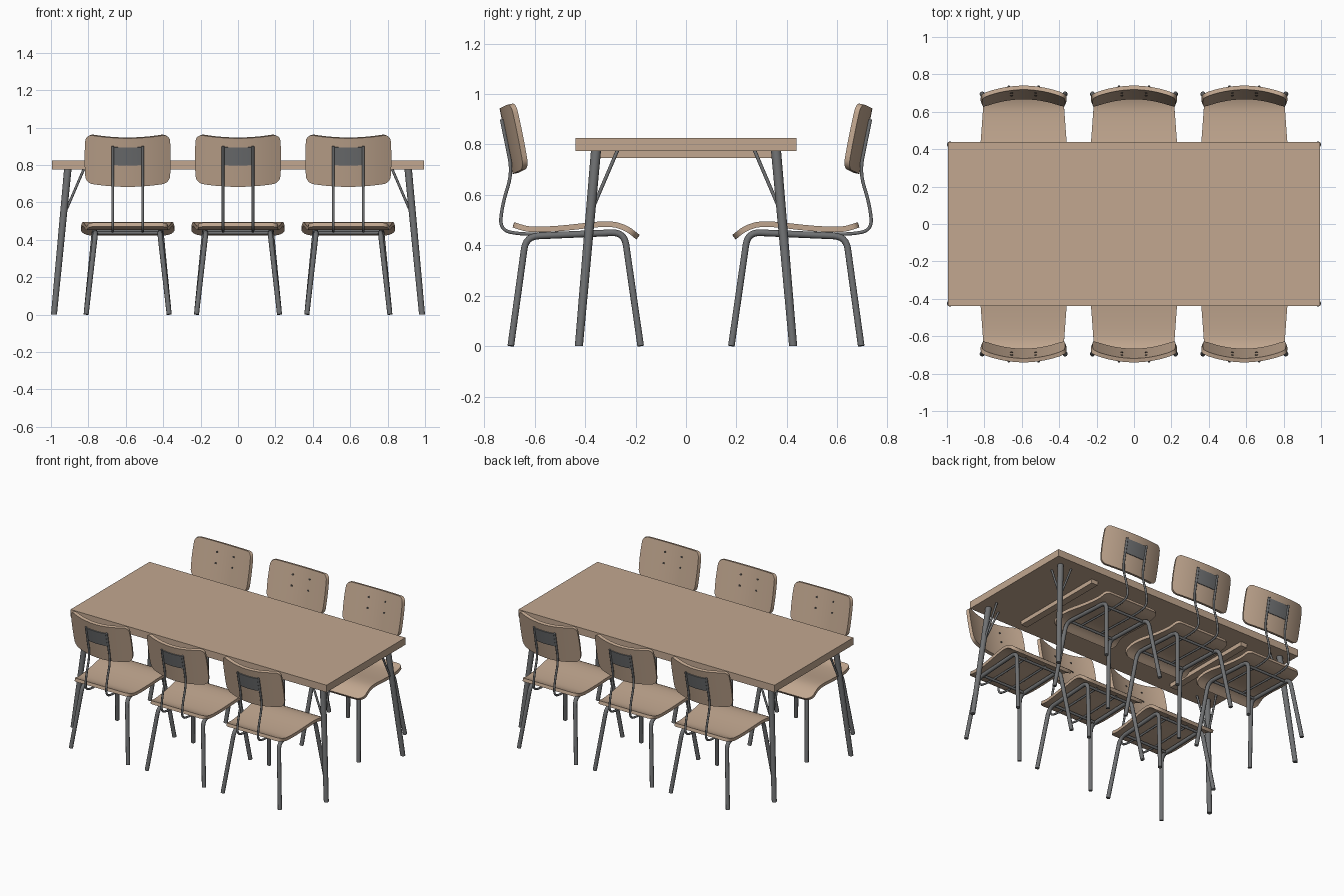
import bpy
import bmesh
import math
from mathutils import Vector

if "Cube" in bpy.data.objects:
    bpy.data.objects.remove(bpy.data.objects["Cube"], do_unlink=True)


def material(name, rgb):
    mat = bpy.data.materials.new(name)
    mat.use_nodes = True
    mat.diffuse_color = (*rgb, 1)
    mat.node_tree.nodes["Principled BSDF"].inputs["Base Color"].default_value = (*rgb, 1)
    return mat


WOOD = material("tan wood", (0.54, 0.39, 0.28))
METAL = material("grey steel", (0.16, 0.165, 0.17))
SCREW = material("dark screw", (0.06, 0.055, 0.05))


def bake(obj, mat):
    """Apply modifiers or curve bevels, then shade smooth with sharp edges."""
    bpy.context.view_layer.update()
    evaluated = obj.evaluated_get(bpy.context.evaluated_depsgraph_get())
    mesh = bpy.data.meshes.new_from_object(evaluated)
    name = obj.name
    bpy.data.objects.remove(obj, do_unlink=True)
    mesh.materials.clear()
    mesh.materials.append(mat)
    mesh.shade_smooth()
    mesh.set_sharp_from_angle(angle=math.radians(40))
    result = bpy.data.objects.new(name, mesh)
    bpy.context.collection.objects.link(result)
    return result


def from_bmesh(name, bm):
    mesh = bpy.data.meshes.new(name)
    bm.to_mesh(mesh)
    bm.free()
    obj = bpy.data.objects.new(name, mesh)
    bpy.context.collection.objects.link(obj)
    return obj


def box(name, centre, size, mat):
    bm = bmesh.new()
    bmesh.ops.create_cube(bm, size=1)
    for v in bm.verts:
        v.co = Vector(centre) + v.co * Vector(size)
    return bake(from_bmesh(name, bm), mat)


def post(name, low, high, r_low, r_high, mat=METAL):
    """Tapered round leg, leaning but cut level at both ends."""
    low, high = Vector(low), Vector(high)
    bm = bmesh.new()
    bmesh.ops.create_cone(bm, cap_ends=True, segments=20, radius1=r_low,
                          radius2=r_high, depth=1)
    for v in bm.verts:
        v.co = low.lerp(high, v.co.z + 0.5) + Vector((v.co.x, v.co.y, 0))
    return bake(from_bmesh(name, bm), mat)


def tube(name, points, radius, bend=0.04, mat=METAL):
    """Round bar along a path whose corners are rounded off."""
    pts = [Vector(p) for p in points]
    path = [pts[0]]
    for a, b, c in zip(pts, pts[1:], pts[2:]):
        p = b + (a - b).normalized() * min(bend, (a - b).length * 0.48)
        q = b + (c - b).normalized() * min(bend, (c - b).length * 0.48)
        for i in range(7):
            t = i / 6
            path.append(p.lerp(b, t).lerp(b.lerp(q, t), t))
    path.append(pts[-1])
    curve = bpy.data.curves.new(name, "CURVE")
    curve.dimensions = "3D"
    curve.bevel_depth = radius
    curve.bevel_resolution = 3
    curve.use_fill_caps = True
    spline = curve.splines.new("POLY")
    spline.points.add(len(path) - 1)
    for point, co in zip(spline.points, path):
        point.co = (*co, 1)
    obj = bpy.data.objects.new(name, curve)
    bpy.context.collection.objects.link(obj)
    return bake(obj, mat)


def sheet(name, surface, thickness, mat, nu=16, nv=24):
    """Thickened surface; surface(u, v) takes u in -1..1 and v in 0..1."""
    bm = bmesh.new()
    rows = []
    for j in range(nv + 1):
        v = (1 - math.cos(math.pi * j / nv)) / 2
        rows.append([bm.verts.new(surface(2 * i / nu - 1, v)) for i in range(nu + 1)])
    for a, b in zip(rows, rows[1:]):
        for i in range(nu):
            bm.faces.new((a[i], a[i + 1], b[i + 1], b[i]))
    obj = from_bmesh(name, bm)
    mod = obj.modifiers.new("thickness", "SOLIDIFY")
    mod.thickness = thickness
    mod.offset = 0
    return bake(obj, mat)


def corner_cut(distance, radius):
    """How far a rounded corner draws the side in, near an end."""
    d = min(distance, radius)
    return radius - math.sqrt(max(0, radius ** 2 - (radius - d) ** 2))


# Seat: wavy ply, wider at the front, with rounded corners
SEAT = [(-0.685, 0.481), (-0.62, 0.464), (-0.53, 0.465), (-0.44, 0.473),
        (-0.36, 0.482), (-0.29, 0.483), (-0.235, 0.465), (-0.19, 0.432)]


def seat_surface(u, v):
    pts = [Vector(p) for p in SEAT]
    pts = [2 * pts[0] - pts[1]] + pts + [2 * pts[-1] - pts[-2]]
    s = v * (len(SEAT) - 1)
    i = min(int(s), len(SEAT) - 2)
    t = s - i
    a, b, c, d = pts[i:i + 4]
    p = 0.5 * (2 * b + (c - a) * t + (2 * a - 5 * b + 4 * c - d) * t ** 2
               + (3 * b - a - 3 * c + d) * t ** 3)
    half = 0.21 + 0.04 * min(1, v * 1.15)
    half -= corner_cut(v * 0.5, 0.03) + corner_cut((1 - v) * 0.5, 0.06)
    return (u * half, p.x, p.y)


# Backrest: bent around the sitter and leaning outward
def back_point(x, z, offset=0):
    bow = (x / 0.225) ** 2
    return (x, -0.728 + 0.2 * (0.94 - z) + 0.045 * bow + offset, z + 0.022 * bow)


def back_surface(u, v):
    height = 0.26
    half = 0.226 - 0.006 * (2 * v - 1) ** 2
    half -= corner_cut(v * height, 0.035) + corner_cut((1 - v) * height, 0.035)
    return back_point(u * half, 0.685 + height * v)


def build_chair():
    parts = [
        sheet("seat", seat_surface, 0.022, WOOD),
        sheet("backrest", back_surface, 0.022, WOOD),
        sheet("back_plate", lambda u, v: back_point(u * 0.085, 0.798 + 0.095 * v, -0.015),
              0.006, METAL, 6, 2),
    ]
    for side, s in (("left", 1), ("right", -1)):
        # bent leg pair and the thin rod that carries the backrest
        parts.append(tube(side + "_leg_frame", [
            (s * 0.222, -0.18, 0.001), (s * 0.178, -0.245, 0.452),
            (s * 0.172, -0.635, 0.435), (s * 0.222, -0.695, 0.001)], 0.0135, 0.05))
        parts.append(tube(side + "_back_rod", [
            (s * 0.08, -0.732, 0.90), (s * 0.08, -0.689, 0.69), (s * 0.08, -0.729, 0.56),
            (s * 0.08, -0.739, 0.46), (s * 0.08, -0.65, 0.443),
            (s * 0.08, -0.27, 0.455)], 0.007, 0.06))
        for level, z in (("upper", 0.882), ("lower", 0.81)):
            p = Vector(back_point(s * 0.065, z, 0.009))
            parts.append(tube(f"{side}_{level}_screw", [p, p + Vector((0, 0.005, 0.001))],
                              0.007, mat=SCREW))
    for name, y, z in (("front_cross_bar", -0.28, 0.449), ("rear_cross_bar", -0.59, 0.437)):
        parts.append(tube(name, [(-0.175, y, z), (0.175, y, z)], 0.009))
    return parts


# Six chairs: three along each long side, facing the table
chair = build_chair()
for row, turn in (("front", 0), ("back", math.pi)):
    for column, x in (("right", -0.59), ("middle", 0), ("left", 0.59)):
        for part in chair:
            copy = part.copy()
            copy.name = f"{row}_{column}_chair_{part.name}"
            copy.location.x = x
            copy.rotation_euler.z = turn
            bpy.context.collection.objects.link(copy)
for part in chair:
    bpy.data.objects.remove(part, do_unlink=True)

# Table top, battens, splayed legs and corner braces
box("table_top", (0, 0, 0.8), (1.99, 0.876, 0.05), WOOD)
for sx in (1, -1):
    box("table_batten", (sx * 0.62, 0, 0.761), (0.05, 0.7, 0.03), WOOD)
    for sy in (1, -1):
        post("table_leg", (sx * 0.984, sy * 0.425, 0), (sx * 0.91, sy * 0.357, 0.777),
             0.016, 0.02)
        joint = (sx * 0.931, sy * 0.377, 0.53)
        tube("table_long_brace", [joint, (sx * 0.825, sy * 0.36, 0.776)], 0.007)
        tube("table_short_brace", [joint, (sx * 0.912, sy * 0.272, 0.776)], 0.007)
